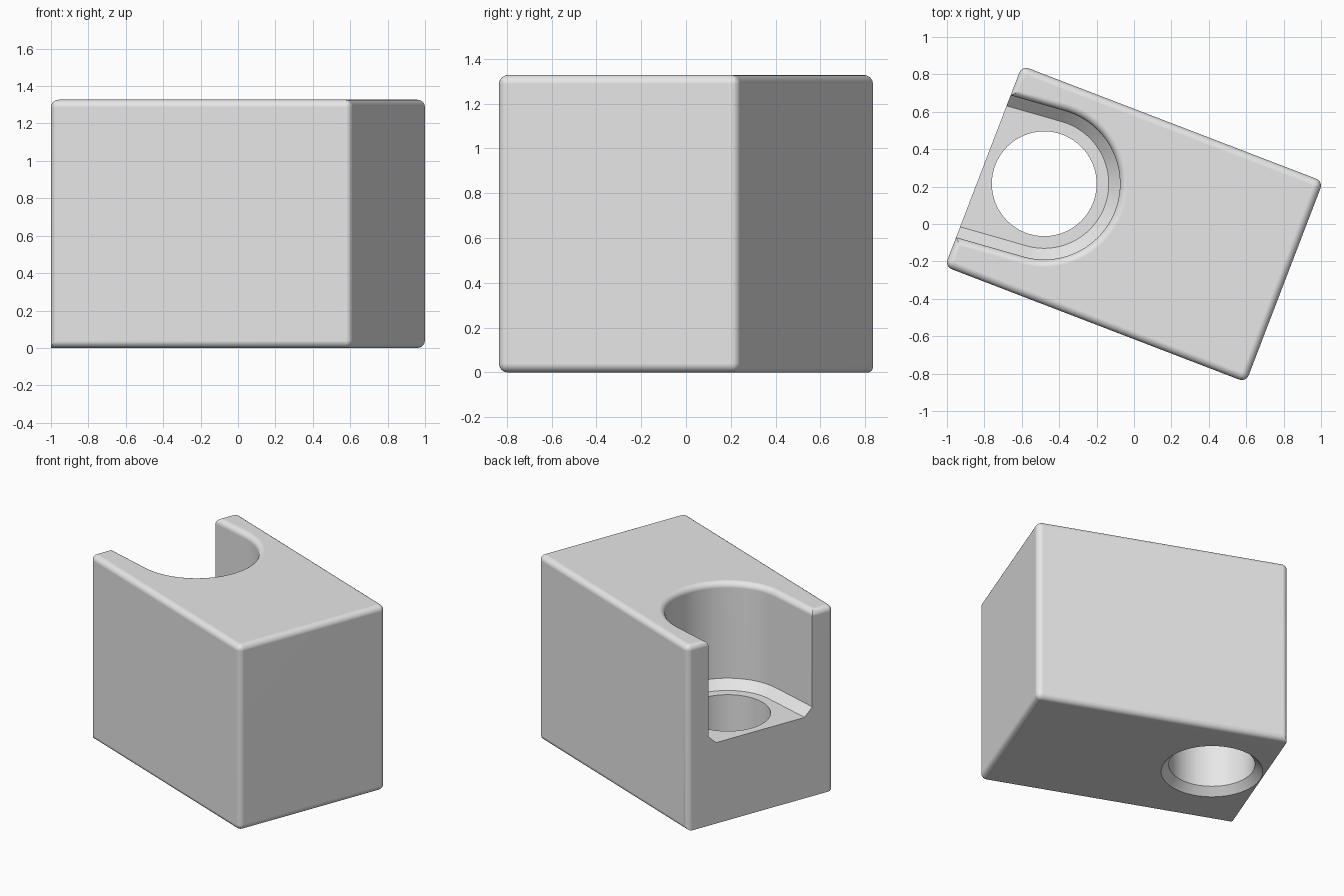
import bpy, bmesh
from math import sin, cos, pi, radians
from mathutils import Matrix, Vector

if "Cube" in bpy.data.objects:
    bpy.data.objects.remove(bpy.data.objects["Cube"], do_unlink=True)

LENGTH, WIDTH, HEIGHT, FILLET = 1.725, 1.15, 1.327, 0.04
BLOCK_TURN, SLOT_TURN = radians(-21), radians(-16)
HOLE_CENTRE = Vector((-0.48, 0.215, 0))

grey = bpy.data.materials.new("plain grey")
grey.use_nodes = True
grey.diffuse_color = (0.8, 0.8, 0.8, 1)
grey.node_tree.nodes["Principled BSDF"].inputs["Base Color"].default_value = (0.8, 0.8, 0.8, 1)


def add_object(name, bm):
    bmesh.ops.recalc_face_normals(bm, faces=bm.faces)
    mesh = bpy.data.meshes.new(name)
    bm.to_mesh(mesh)
    bm.free()
    mesh.materials.append(grey)
    obj = bpy.data.objects.new(name, mesh)
    bpy.context.collection.objects.link(obj)
    return obj


def circle(r):
    return [(r * cos(2 * pi * i / 96), r * sin(2 * pi * i / 96)) for i in range(96)]


def slot(r):
    # U outline: half circle towards +x, straight sides running out to -x
    arc = [(r * cos(pi * i / 48 - pi / 2), r * sin(pi * i / 48 - pi / 2)) for i in range(49)]
    return arc + [(-1, r), (-1, -r)]


def stacked_solid(name, outline, profile, turn=0):
    # joins the outline drawn at each (radius, height) of the profile
    bm = bmesh.new()
    rings = [[bm.verts.new((x, y, z)) for x, y in outline(r)] for r, z in profile]
    for low, high in zip(rings, rings[1:]):
        for i in range(len(low)):
            bm.faces.new((low[i - 1], low[i], high[i], high[i - 1]))
    bm.faces.new(rings[0][::-1])
    bm.faces.new(rings[-1])
    bm.transform(Matrix.Translation(HOLE_CENTRE) @ Matrix.Rotation(turn, 4, 'Z'))
    return add_object(name, bm)


# Block with rounded edges, except the lower edge of the open end
bm = bmesh.new()
bmesh.ops.create_cube(bm, size=1)
bm.transform(Matrix.Translation((0, 0, HEIGHT / 2)) @ Matrix.Diagonal((LENGTH, WIDTH, HEIGHT, 1)))
rounded = [e for e in bm.edges
           if not all(v.co.x < 0 and v.co.z < 0.1 for v in e.verts)]
bmesh.ops.bevel(bm, geom=rounded, offset=FILLET, segments=6, profile=0.5, affect='EDGES')
bm.transform(Matrix.Rotation(BLOCK_TURN, 4, 'Z'))
block = add_object("holder_block", bm)

# Open slot: chamfered foot, straight wall, rounded rim
wall = 0.405
rim = [(wall + FILLET * (1 - cos(t)), HEIGHT - FILLET + FILLET * sin(t))
       for t in [pi / 2 * i / 6 for i in range(7)]]
slot_profile = [(wall - 0.06, 0.58), (wall, 0.64)] + rim + [(wall + FILLET, HEIGHT + 0.1)]
slot_cutter = stacked_solid("slot_cutter", slot, slot_profile, SLOT_TURN)

# Through hole with a countersink underneath
hole_cutter = stacked_solid("hole_cutter", circle, [(0.38, -0.05), (0.28, 0.05), (0.28, 0.7)])

bpy.ops.object.select_all(action='DESELECT')
bpy.context.view_layer.objects.active = block
block.select_set(True)
for cutter in (slot_cutter, hole_cutter):
    cutter.hide_render = True
    cut = block.modifiers.new(cutter.name, 'BOOLEAN')
    cut.operation, cut.solver, cut.object = 'DIFFERENCE', 'EXACT', cutter
    bpy.ops.object.modifier_apply(modifier=cut.name)
    bpy.data.objects.remove(cutter, do_unlink=True)

# Smooth fillets and round walls, crisp chamfers
bpy.ops.object.shade_smooth_by_angle(angle=radians(30))
weighted = block.modifiers.new("even_shading", 'WEIGHTED_NORMAL')
weighted.keep_sharp = True
